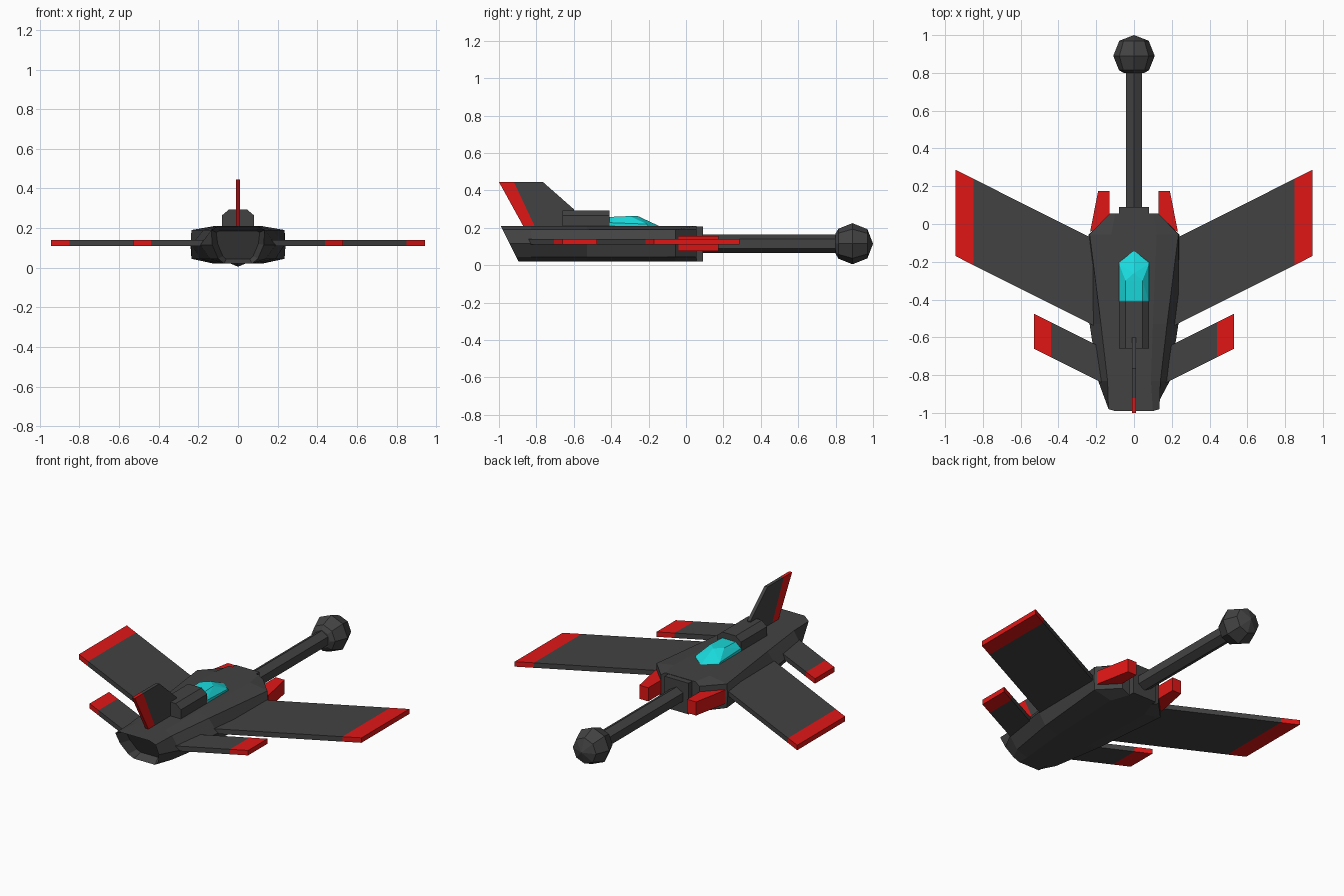
import bpy, bmesh, math
from mathutils import Matrix, Vector

if "Cube" in bpy.data.objects:
    bpy.data.objects.remove(bpy.data.objects["Cube"])


def material(name, rgb):
    m = bpy.data.materials.new(name)
    m.diffuse_color = (*rgb, 1)
    m.use_nodes = True
    m.node_tree.nodes["Principled BSDF"].inputs["Base Color"].default_value = m.diffuse_color
    return m


DARK = material("dark_grey", (0.055, 0.055, 0.055))
RED = material("red", (0.75, 0.008, 0.008))
CYAN = material("cyan_glass", (0.01, 0.70, 0.72))


def finish(name, bm, mat, mirror=False):
    bmesh.ops.recalc_face_normals(bm, faces=bm.faces)
    me = bpy.data.meshes.new(name)
    bm.to_mesh(me)
    bm.free()
    me.materials.append(mat)
    ob = bpy.data.objects.new(name, me)
    bpy.context.collection.objects.link(ob)
    if mirror:
        ob.modifiers.new("mirror", "MIRROR")
    return ob


def loft(rings):
    """Skin a list of equal-length point rings and cap both ends."""
    bm = bmesh.new()
    vs = [[bm.verts.new(p) for p in r] for r in rings]
    n = len(vs[0])
    for a, b in zip(vs, vs[1:]):
        for i in range(n):
            j = (i + 1) % n
            bm.faces.new((a[i], a[j], b[j], b[i]))
    first = bm.faces.new(vs[0])
    last = bm.faces.new(vs[-1])
    return bm, first, last


def plate(name, pts, z0, z1, mat, mirror=False):
    """Top-view outline given thickness in z."""
    bm, _, _ = loft([[(x, y, z) for x, y in pts] for z in (z0, z1)])
    return finish(name, bm, mat, mirror)


def fin_plate(name, pts, half, mat):
    """Side-view outline given thickness in x."""
    bm, _, _ = loft([[(x, y, z) for y, z in pts] for x in (-half, half)])
    return finish(name, bm, mat)


def section(y, top, shoulder, mid, low, bottom, shear=0.0):
    half = [(top, 0.21), (shoulder, 0.19), (mid, 0.115), (low, 0.045), (bottom, 0.02)]
    ring = half + [(-x, z) for x, z in reversed(half)]
    return [(x, y + (0.21 - z) * shear, z) for x, z in ring]


# Fuselage: lofted sections, with a recessed exhaust in the slanted tail
bm, nose, tail = loft([
    section(0.055, 0.10, 0.13, 0.13, 0.13, 0.08),
    section(-0.055, 0.12, 0.235, 0.24, 0.235, 0.12),
    section(-0.53, 0.10, 0.175, 0.235, 0.19, 0.10),
    section(-0.83, 0.09, 0.14, 0.19, 0.14, 0.07),
    section(-0.99, 0.10, 0.135, 0.13, 0.10, 0.07, 0.5),
])
bm.normal_update()
bmesh.ops.recalc_face_normals(bm, faces=bm.faces)
bmesh.ops.inset_region(bm, faces=[tail], thickness=0.028)
bmesh.ops.translate(bm, verts=tail.verts, vec=(0, 0.06, 0))
finish("fuselage", bm, DARK)

# Nose collar
plate("nose_collar", [(-0.08, 0.03), (0.08, 0.03), (0.08, 0.09), (-0.08, 0.09)],
      0.02, 0.208, DARK)

# Hexagonal boom
bm, _, _ = loft([[(0.05 * math.sin(math.radians(60 * i)), y,
                   0.115 + 0.05 * math.cos(math.radians(60 * i))) for i in range(6)]
                 for y in (0.05, 0.83)])
finish("boom", bm, DARK)

# Faceted ball at the boom tip, flattened where it meets the boom
rings = [[(r * math.sin(math.pi * i / 4), y, 0.115 + r * math.cos(math.pi * i / 4))
          for i in range(8)]
         for y, r in ((0.80, 0.055), (0.815, 0.08), (0.89, 0.11), (0.97, 0.078))]
bm, _, cap = loft(rings)
bmesh.ops.poke(bm, faces=[cap])
for v in bm.verts:
    if v.co.y > 0.9 and abs(v.co.x) < 0.01 and abs(v.co.z - 0.115) < 0.01:
        v.co.y = 1.0
finish("boom_ball", bm, DARK)


# Swept wings and tailplanes with red tips
def wing(name, root, split, tip, lead, trail, slope):
    def strip(a, b):
        y = lambda x, e: e - slope * (tip - x)
        return [(a, y(a, lead)), (b, y(b, lead)), (b, y(b, trail)), (a, y(a, trail))]
    plate(name, strip(root, split), 0.11, 0.14, DARK, True)
    plate(name + "_tip", strip(split, tip), 0.11, 0.14, RED, True)


wing("main_wing", 0.18, 0.85, 0.945, 0.287, -0.17, 0.502)
wing("tailplane", 0.12, 0.44, 0.53, -0.475, -0.66, 0.50)

# Red nose prongs
plate("nose_prong", [(0.13, 0.0), (0.13, 0.175), (0.19, 0.175), (0.232, -0.04)],
      0.075, 0.157, RED, True)

# Spine block behind the canopy
prof = [(-0.08, 0.20), (-0.08, 0.265), (-0.045, 0.294),
        (0.045, 0.294), (0.08, 0.265), (0.08, 0.20)]
bm, _, _ = loft([[(x, y, z) for x, z in prof] for y in (-0.66, -0.41)])
finish("spine", bm, DARK)

# Faceted canopy
bm = bmesh.new()
for x, y, z in [(0.08, -0.415, 0.205), (0.08, -0.20, 0.205), (0.08, -0.415, 0.228),
                (0.08, -0.21, 0.22), (0.045, -0.415, 0.258), (0.045, -0.30, 0.263)]:
    bm.verts.new((x, y, z))
    bm.verts.new((-x, y, z))
bm.verts.new((0, -0.14, 0.208))
bm.verts.new((0, -0.26, 0.264))
bmesh.ops.convex_hull(bm, input=bm.verts)
finish("canopy", bm, CYAN)

# Tail fin with red trailing edge
fin_plate("tail_fin", [(-0.60, 0.20), (-0.60, 0.30), (-0.765, 0.445),
                       (-0.92, 0.445), (-0.805, 0.20)], 0.01, DARK)
fin_plate("tail_fin_edge", [(-0.805, 0.20), (-0.92, 0.445), (-1.0, 0.445),
                            (-0.865, 0.20)], 0.01, RED)
